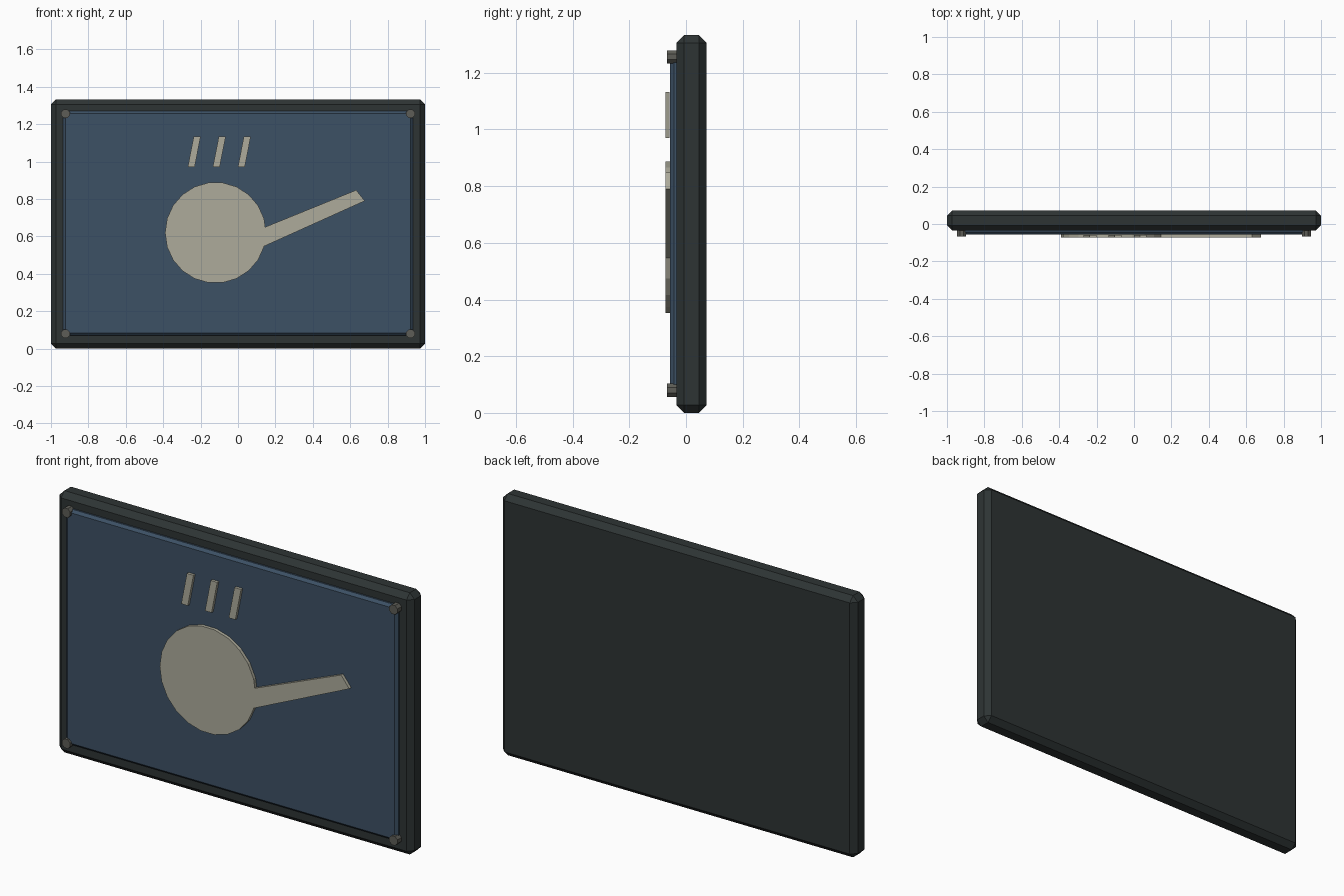
import bpy, bmesh, math

if "Cube" in bpy.data.objects:
    bpy.data.objects.remove(bpy.data.objects["Cube"])


def material(name, rgb):
    m = bpy.data.materials.new(name)
    m.diffuse_color = (*rgb, 1)
    m.use_nodes = True
    m.node_tree.nodes["Principled BSDF"].inputs["Base Color"].default_value = m.diffuse_color
    return m


DARK = material("dark_casing", (0.027, 0.034, 0.034))
BLUE = material("blue_panel", (0.046, 0.082, 0.13))
CREAM = material("cream", (0.42, 0.41, 0.33))
METAL = material("bolt_metal", (0.11, 0.11, 0.095))


def prism(name, outline, y0, y1, mat, bevel=0):
    """Extrude an (x, z) outline from y0 (front) to y1 (back)."""
    bm = bmesh.new()
    face = bm.faces.new([bm.verts.new((x, y0, z)) for x, z in outline])
    ext = bmesh.ops.extrude_face_region(bm, geom=[face])
    verts = [g for g in ext["geom"] if isinstance(g, bmesh.types.BMVert)]
    bmesh.ops.translate(bm, verts=verts, vec=(0, y1 - y0, 0))
    if bevel:
        bmesh.ops.bevel(bm, geom=bm.edges[:], offset=bevel, segments=1,
                        affect='EDGES')
    bmesh.ops.recalc_face_normals(bm, faces=bm.faces)
    me = bpy.data.meshes.new(name)
    bm.to_mesh(me)
    bm.free()
    me.materials.append(mat)
    ob = bpy.data.objects.new(name, me)
    bpy.context.collection.objects.link(ob)
    return ob


def rect(x0, x1, z0, z1):
    return [(x0, z0), (x1, z0), (x1, z1), (x0, z1)]


def ngon(cx, cz, r, n, start=0):
    return [(cx + r * math.cos(start + 2 * math.pi * i / n),
             cz + r * math.sin(start + 2 * math.pi * i / n)) for i in range(n)]


# Casing and raised panel
prism("sign_casing", rect(-1, 1, 0, 1.333), -0.034, 0.072, DARK, 0.027)
prism("sign_panel", rect(-0.935, 0.935, 0.07, 1.27), -0.056, -0.015, BLUE, 0.013)

# Corner bolts
for x in (-0.922, 0.922):
    for z in (0.08, 1.256):
        prism("corner_bolt", ngon(x, z, 0.025, 8, math.pi / 8), -0.067, -0.03, METAL)

# Pan emblem: disc and tapered handle
prism("pan_disc", ngon(-0.12, 0.62, 0.27, 22), -0.073, -0.057, CREAM)
prism("pan_handle", [(0.11, 0.534), (0.678, 0.79), (0.632, 0.848), (0.11, 0.636)],
      -0.073, -0.057, CREAM)

# Slanted steam strokes
for i in range(3):
    x = -0.234 + 0.134 * i
    prism("steam_stroke", [(x - 0.035, 0.97), (x + 0.002, 0.97),
                           (x + 0.034, 1.133), (x - 0.003, 1.133)],
          -0.073, -0.059, CREAM)
